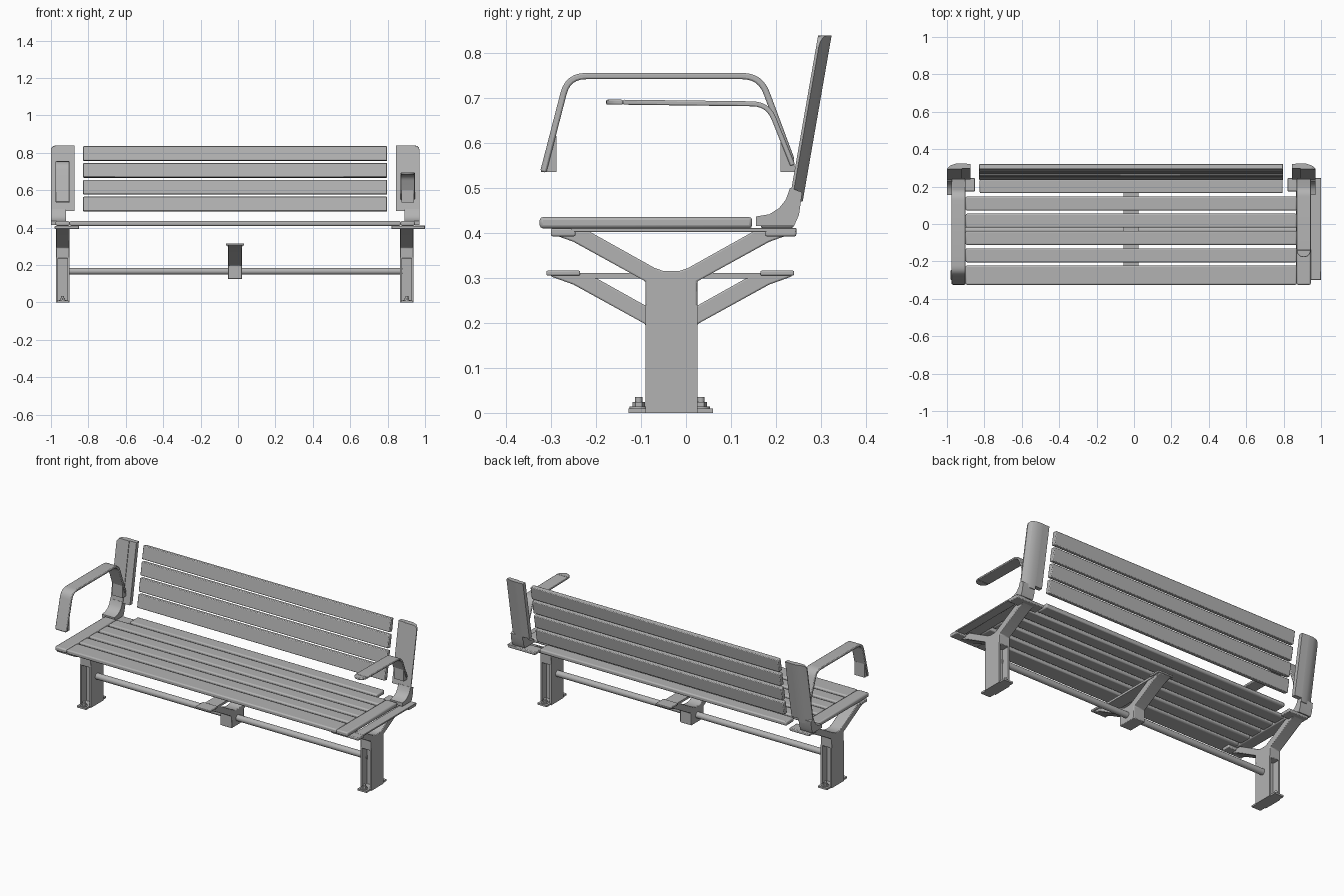
import bpy, bmesh, math
from mathutils import Vector

if "Cube" in bpy.data.objects:
    bpy.data.objects.remove(bpy.data.objects["Cube"])

grey = bpy.data.materials.new("metal_grey")
grey.diffuse_color = (0.45, 0.45, 0.45, 1)
grey.use_nodes = True
grey.node_tree.nodes["Principled BSDF"].inputs["Base Color"].default_value = grey.diffuse_color
CX = -0.015          # symmetry plane of the bench
TILT = 0.174         # backrest lean, y per z


def finish(name, bm, bevel=0.0, smooth=True):
    bmesh.ops.recalc_face_normals(bm, faces=bm.faces)
    me = bpy.data.meshes.new(name)
    bm.to_mesh(me)
    bm.free()
    ob = bpy.data.objects.new(name, me)
    bpy.context.collection.objects.link(ob)
    me.materials.append(grey)
    if bevel:
        m = ob.modifiers.new("soft_edges", 'BEVEL')
        m.width, m.segments, m.limit_method = bevel, 2, 'ANGLE'
    if smooth:
        bpy.context.view_layer.objects.active = ob
        ob.select_set(True)
        bpy.ops.object.shade_smooth_by_angle(angle=math.radians(35))
        ob.select_set(False)
    return ob


def prism(name, pts, axis, a, b, bevel=0.0):
    """Extrude a 2D profile along x (profile yz) or z (profile xy)."""
    bm = bmesh.new()
    put = (lambda p, t: (t, p[0], p[1])) if axis == 'x' else (lambda p, t: (p[0], p[1], t))
    lo = [bm.verts.new(put(p, a)) for p in pts]
    hi = [bm.verts.new(put(p, b)) for p in pts]
    n = len(pts)
    bm.faces.new(lo)
    bm.faces.new(hi)
    for i in range(n):
        bm.faces.new((lo[i], lo[(i + 1) % n], hi[(i + 1) % n], hi[i]))
    return finish(name, bm, bevel)


def box(name, x0, x1, y0, y1, z0, z1, bevel=0.0):
    return prism(name, [(y0, z0), (y1, z0), (y1, z1), (y0, z1)], 'x', x0, x1, bevel)


def cyl(name, r, p, q, n=24):
    p, q = Vector(p), Vector(q)
    bm = bmesh.new()
    bmesh.ops.create_cone(bm, cap_ends=True, segments=n, radius1=r, radius2=r, depth=(q - p).length)
    rot = (q - p).to_track_quat('Z', 'Y').to_matrix()
    bmesh.ops.rotate(bm, verts=bm.verts, matrix=rot)
    bmesh.ops.translate(bm, verts=bm.verts, vec=(p + q) / 2)
    return finish(name, bm)


def rounded(path, r, n=6):
    """Round the inner corners of an open 2D path."""
    path = [Vector(p) for p in path]
    out = [path[0]]
    for a, b, c in zip(path, path[1:], path[2:]):
        s, e = b + (a - b).normalized() * r, b + (c - b).normalized() * r
        for i in range(n + 1):
            t = i / n
            out.append(s * (1 - t) ** 2 + b * 2 * t * (1 - t) + e * t * t)
    return out + [path[-1]]


def ribbon(name, path, r, t, x0, x1, bevel=0.004):
    """Flat bar of thickness t following a rounded path."""
    mid = rounded(path, r)
    left, right = [], []
    for i, p in enumerate(mid):
        d = (mid[min(i + 1, len(mid) - 1)] - mid[max(i - 1, 0)]).normalized()
        nrm = Vector((-d.y, d.x)) * t / 2
        left.append(p + nrm)
        right.append(p - nrm)
    return prism(name, left + right[::-1], 'x', x0, x1, bevel)


# Seat slats with closing end strips
for i, (y0, y1) in enumerate([(-0.325, -0.222), (-0.205, -0.13), (-0.112, -0.038),
                              (-0.02, 0.055), (0.072, 0.147)]):
    box(f"seat_slat_{i}", -0.90, 0.87, y0, y1, 0.41, 0.435, 0.007)
    if i == 0:
        for x0, x1 in ((-0.975, -0.90), (0.87, 0.945)):
            box("seat_end_strip", x0, x1, y0, 0.147, 0.41, 0.435, 0.007)
box("seat_rear_slat", -0.825, 0.795, 0.165, 0.24, 0.41, 0.435, 0.007)

# Leaning backrest slats
for i, z0 in enumerate((0.49, 0.58, 0.67, 0.76)):
    y = 0.234 + TILT * (z0 - 0.49)
    h = 0.076
    prism(f"back_slat_{i}", [(y, z0), (y + 0.027, z0 - 0.004),
                             (y + 0.027 + TILT * h, z0 + h - 0.004), (y + TILT * h, z0 + h)],
          'x', -0.828, 0.797, 0.004)

# Splayed support: post head with two rising arms
ARMS = [(-.09, .235), (-.09, .292), (-.25, .38), (-.30, .398), (-.30, .405), (-.215, .403),
        (-.07, .322), (-.05, .315), (-.015, .315), (.005, .322), (.15, .403), (.235, .405),
        (.235, .398), (.185, .38), (.025, .292), (.025, .235)]

for side in (-1, 1):
    c = CX - 0.0025 + side * 0.92
    # Leg: head with arms, two cheek plates and a web
    prism("leg_arms", ARMS, 'x', c - 0.036, c + 0.036, 0.005)
    for s in (-1, 1):
        x = c + s * 0.031
        box("leg_cheek", x - 0.005, x + 0.005, -0.09, 0.025, 0, 0.24)
    box("leg_web", c - 0.03, c + 0.03, -0.045, -0.02, 0, 0.24)
    box("foot_plate", c - 0.03, c + 0.03, -0.128, 0.06, 0, 0.01)
    for y in (-0.105, 0.033):
        cyl("foot_washer", 0.02, (c, y, 0.01), (c, y, 0.014))
        cyl("foot_nut", 0.014, (c, y, 0.012), (c, y, 0.024), 6)
        cyl("foot_bolt", 0.008, (c, y, 0.02), (c, y, 0.035))
    # Mounting tabs under the seat
    x0, x1 = (-0.98, -0.85) if side < 0 else (0.82, 1.0)
    for y0, y1 in ((-0.30, -0.245), (0.175, 0.245)):
        box("seat_tab", x0, x1, y0, y1, 0.392, 0.41, 0.004)

    # Back bracket: upright panel with slanted rear, curved foot at the base
    xo = CX + side * 0.985
    sec = [(0, 0), (0.125, 0), (0.125, 0.028), (0.05, 0.030), (0.02, 0.02), (0, 0.006)]
    for nm, zb, w0, w1 in (("back_bracket_panel", 0.47, 0, 0.08), ("back_bracket_flange", 0.49, 0.08, 0.125)):
        pts = [(xo - side * d, n + 0.2) for d, n in sec if w0 <= d <= w1]
        if w0 == 0:
            pts = [pts[0], (xo - side * w1, 0.2), (xo - side * w1, 0.23)] + pts[1:]
        else:
            pts += [(xo - side * w0, 0.23), (xo - side * w0, 0.204)]
            pts[0] = (pts[0][0], 0.204)
        ob = prism(nm, pts, 'z', zb, 0.838)
        if w0 == 0:
            bm = bmesh.new()
            bm.from_mesh(ob.data)
            top = [e for e in bm.edges if all(abs(v.co.x - xo) < 1e-4 and v.co.z > 0.8 for v in e.verts)]
            bmesh.ops.bevel(bm, geom=top, offset=0.025, segments=5, affect='EDGES', profile=0.5)
            bm.to_mesh(ob.data)
            bm.free()
        for v in ob.data.vertices:
            v.co.y += 0.031 + TILT * (v.co.z - 0.48)
    a, b = sorted((xo, xo - side * 0.08))
    prism("back_bracket_foot", [(.155, .415), (.155, .436), (.185, .441), (.207, .455), (.222, .474),
                                (.231, .50), (.258, .49), (.251, .44), (.24, .415)], 'x', a, b)

# Side bar under the right end of the seat
box("end_bar", 0.945, 1.0, -0.255, 0.245, 0.402, 0.411, 0.002)

# Tie rail and central support
cyl("tie_rail", 0.018, (-0.91, -0.033, 0.167), (0.88, -0.033, 0.167))
low = [(y, z - 0.095 if z > 0.24 else 0.125) for y, z in ARMS]
prism("centre_support", low, 'x', -0.053, 0.022, 0.005)
box("centre_plate", -0.055, 0.025, -0.25, 0.19, 0.298, 0.311)
for y0, y1 in ((-0.31, -0.235), (0.165, 0.24)):
    box("centre_tab", -0.065, 0.033, y0, y1, 0.305, 0.316, 0.003)

# Left armrest: full hoop with thickened ends
ribbon("left_armrest", [(-.317, .535), (-.262, .748), (.165, .748), (.235, .56)], 0.04, 0.014, -0.975, -0.90)
prism("armrest_front_end", [(-.322, .535), (-.288, .535), (-.288, .615), (-.302, .61)], 'x', -0.97, -0.905)
prism("armrest_rear_end", [(.21, .535), (.243, .535), (.24, .56), (.21, .625)], 'x', -0.97, -0.905)

# Right armrest: short cantilever with a rounded tip
ribbon("right_armrest", [(-.14, .69), (.182, .686), (.237, .55)], 0.035, 0.011, 0.87, 0.945, 0.003)
tip = [(0.9075 + 0.0375 * math.cos(math.pi * (1 + i / 12)), -0.14 + 0.0375 * math.sin(math.pi * (1 + i / 12)))
       for i in range(13)]
prism("armrest_tip", tip, 'z', 0.6845, 0.6955, 0.003)
prism("right_armrest_end", [(.21, .535), (.243, .535), (.24, .56), (.21, .61)], 'x', 0.875, 0.94)
